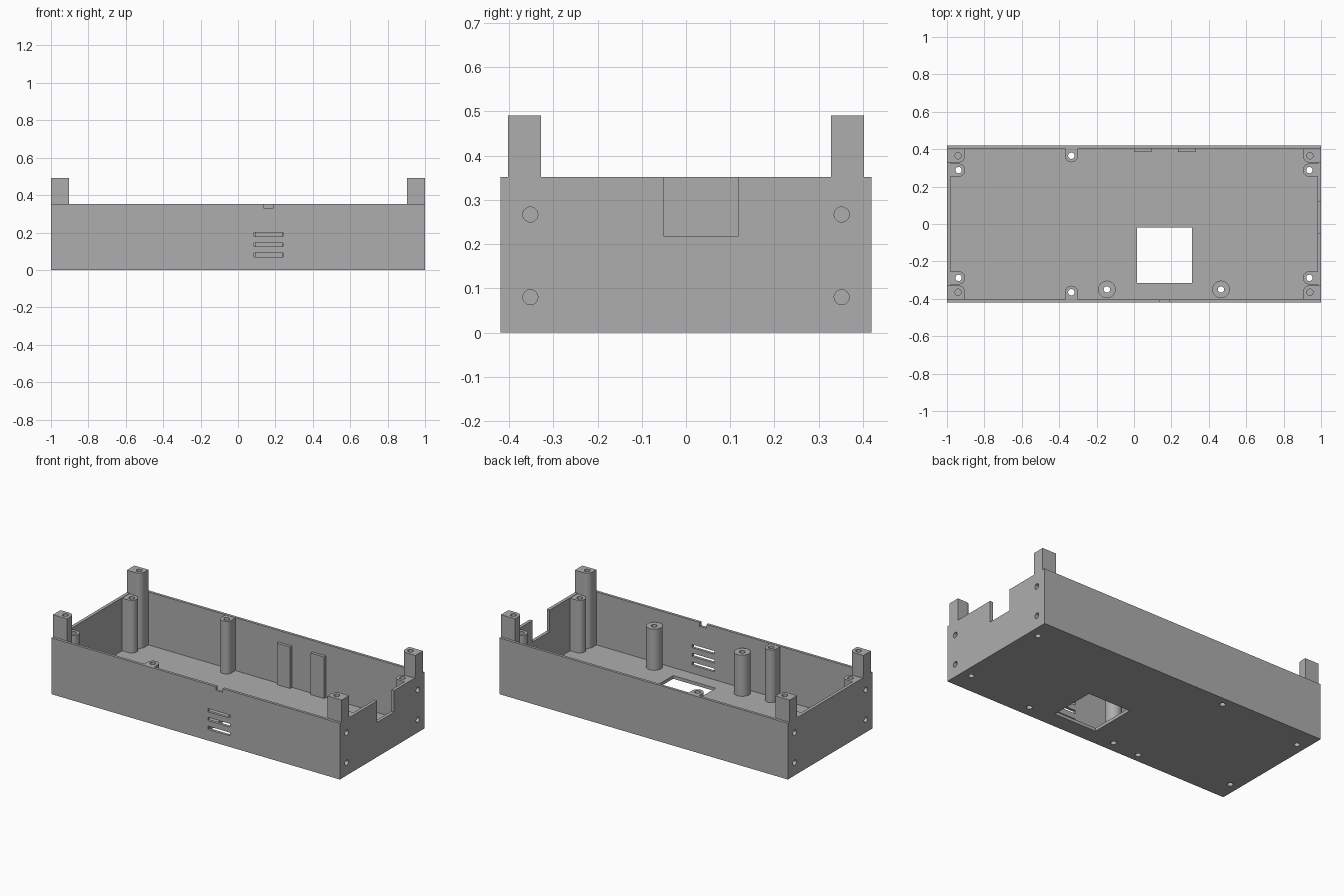
import bpy, bmesh
from math import cos, sin, pi, radians

if "Cube" in bpy.data.objects:
    bpy.data.objects.remove(bpy.data.objects["Cube"])

GREY = (0.42, 0.42, 0.42, 1)
grey = bpy.data.materials.new("plain_grey")
grey.use_nodes = True
grey.diffuse_color = GREY
grey.node_tree.nodes["Principled BSDF"].inputs["Base Color"].default_value = GREY

# Main sizes
HX, HY, TOP = 1.0, 0.42, 0.352
WALL_X, WALL_Y, FLOOR = 0.02, 0.017, 0.02
IX, IY = HX - WALL_X, HY - WALL_Y
HOLE = 0.017


def arc(cx, cy, r, a0, a1, n):
    return [(cx + r * cos(a0 + (a1 - a0) * i / n), cy + r * sin(a0 + (a1 - a0) * i / n))
            for i in range(n + 1)]


def circle(cx, cy, r, n=32):
    return arc(cx, cy, r, 0, 2 * pi, n)[:-1]


def rect(x0, x1, y0, y1):
    return [(x0, y0), (x1, y0), (x1, y1), (x0, y1)]


def prism(name, pts, lo, hi, axis="z"):
    """Extrude a closed profile along z, or along x with (y, z) points."""
    bm = bmesh.new()
    place = (lambda p, h: (p[0], p[1], h)) if axis == "z" else (lambda p, h: (h, p[0], p[1]))
    a = [bm.verts.new(place(p, lo)) for p in pts]
    b = [bm.verts.new(place(p, hi)) for p in pts]
    bm.faces.new(a)
    bm.faces.new(b)
    for i in range(len(pts)):
        j = (i + 1) % len(pts)
        bm.faces.new((a[i], a[j], b[j], b[i]))
    bmesh.ops.recalc_face_normals(bm, faces=bm.faces)
    mesh = bpy.data.meshes.new(name)
    bm.to_mesh(mesh)
    bm.free()
    obj = bpy.data.objects.new(name, mesh)
    bpy.context.collection.objects.link(obj)
    mesh.materials.append(grey)
    return obj


def cut(obj, cutters):
    """Subtract each cutter, then discard it."""
    bpy.context.view_layer.objects.active = obj
    for c in cutters:
        c.hide_render = True
        m = obj.modifiers.new("cut", "BOOLEAN")
        m.operation, m.solver, m.object = "DIFFERENCE", "EXACT", c
        bpy.ops.object.modifier_apply(modifier=m.name)
        bpy.data.objects.remove(c)


def screw_hole(x, y, lo=-0.1, hi=0.7):
    return prism("cutter", circle(x, y, HOLE, 24), lo, hi)


def side_holes(sx, sy):
    span = sorted((sx * 0.94, sx * 1.1))
    return [prism("cutter", circle(sy * 0.352, z, HOLE, 24), *span, axis="x")
            for z in (0.08, 0.267)]


# Open tray with cable notch, front notch, floor window and vent slots
tray = prism("tray", rect(-HX, HX, -HY, HY), 0, TOP)
cut(tray, [
    prism("cutter", rect(-IX, IX, -IY, IY), FLOOR, 1),
    prism("cutter", rect(0.9, 1.1, -0.05, 0.118), 0.217, 1),
    prism("cutter", rect(0.14, 0.187, -0.5, -0.39), 0.328, 1),
    prism("cutter", rect(0.015, 0.31, -0.315, -0.02), -0.1, 0.1),
])
cut(tray, [prism("cutter", rect(0.085, 0.24, -0.5, -0.39), z - 0.01, z + 0.01)
           for z in (0.08, 0.135, 0.19)])

parts = [tray]
corners = [(sx, sy) for sx in (-1, 1) for sy in (-1, 1)]

for sx, sy in corners:
    tag = ("left" if sx > 0 else "right") + ("_back" if sy > 0 else "_front")

    # Corner posts with one rounded inner corner
    def post_profile(outer_x, outer_y):
        pts = arc(0.94, 0.365, 0.037, pi, 1.5 * pi, 10)
        pts += [(outer_x, 0.328), (outer_x, outer_y), (0.903, outer_y)]
        return [(sx * x, sy * y) for x, y in pts]

    lower = prism("corner_post_" + tag, post_profile(IX + 0.003, IY + 0.003), FLOOR - 0.003, TOP - 0.001)
    cut(lower, side_holes(sx, sy))
    cut(tray, side_holes(sx, sy))
    upper = prism("corner_post_top_" + tag, post_profile(HX, IY), TOP - 0.001, 0.491)
    cut(upper, [screw_hole(sx * 0.94, sy * 0.365, 0.4, 0.6)])

    # Lid screw boss joined to the end wall
    bx, by = 0.938, 0.288
    pts = arc(bx, by, 0.035, pi / 2, 1.5 * pi, 16)
    pts += [(IX + 0.003, by - 0.035), (IX + 0.003, by + 0.035)]
    boss = prism("end_boss_" + tag, [(sx * x, sy * y) for x, y in pts], FLOOR - 0.003, TOP - 0.002)
    cut(boss, [screw_hole(sx * bx, sy * by)])
    cut(tray, [screw_hole(sx * bx, sy * by)])
    parts += [lower, upper, boss]

# Middle bosses joined to the long walls
for side, sy in (("front", -1), ("back", 1)):
    bx, by = -0.335, 0.365
    pts = arc(bx, by, 0.035, pi, 2 * pi, 16) + [(bx + 0.035, IY + 0.003), (bx - 0.035, IY + 0.003)]
    boss = prism("middle_boss_" + side, [(x, sy * y) for x, y in pts], FLOOR - 0.003, TOP - 0.002)
    cut(boss, [screw_hole(bx, sy * by)])
    cut(tray, [screw_hole(bx, sy * by)])
    parts.append(boss)

# Round standoffs
for side, x in (("right", -0.145), ("left", 0.465)):
    standoff = prism("standoff_" + side, circle(x, -0.35, 0.047), FLOOR - 0.003, 0.278)
    cut(standoff, [screw_hole(x, -0.35)])
    cut(tray, [screw_hole(x, -0.35)])
    parts.append(standoff)

# Support ribs on the back wall
for side, x in (("right", 0.0), ("left", 0.235)):
    parts.append(prism("back_rib_" + side, rect(x, x + 0.093, 0.384, IY + 0.003), FLOOR - 0.003, 0.28))

# Smooth round surfaces, keep edges sharp
bpy.ops.object.select_all(action="DESELECT")
for p in parts:
    p.select_set(True)
bpy.context.view_layer.objects.active = tray
bpy.ops.object.shade_smooth_by_angle(angle=radians(30))
